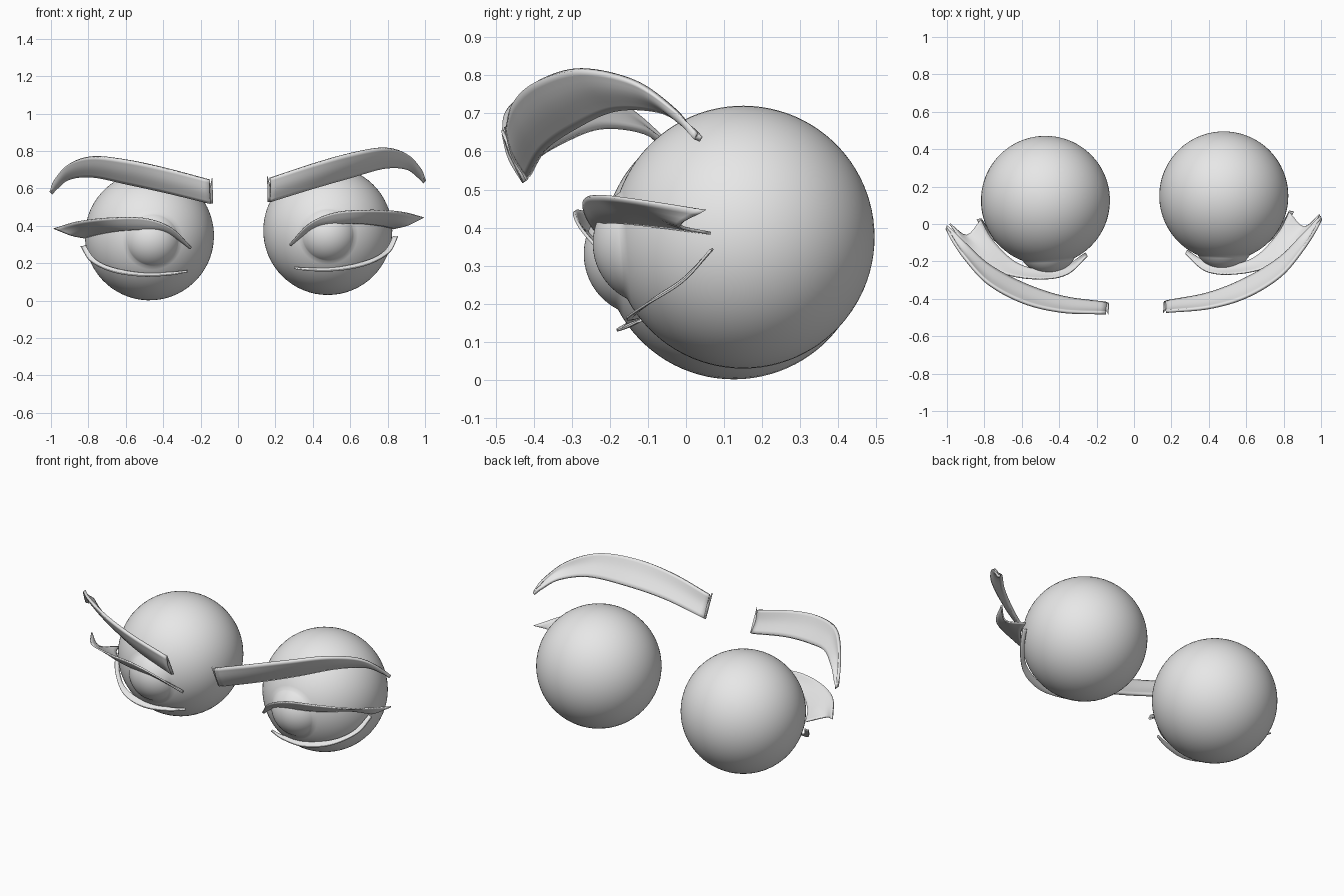
import bpy, bmesh, math
from mathutils import Vector, Matrix

cube = bpy.data.objects.get("Cube")
if cube:
    bpy.data.objects.remove(cube, do_unlink=True)

GREY = (0.8, 0.8, 0.8, 1)
grey = bpy.data.materials.new("light grey")
grey.use_nodes = True
grey.diffuse_color = GREY
grey.node_tree.nodes["Principled BSDF"].inputs["Base Color"].default_value = GREY

# The face is slightly tilted, so the pair is reflected across a tilted plane
normal = Vector((1, 0.025, 0.03)).normalized()
MIRROR = (Matrix.Translation(normal * 0.035)
          @ Matrix.Scale(-1, 4, normal))


def add_object(name, mesh, thickness):
    obj = bpy.data.objects.new(name, mesh)
    bpy.context.collection.objects.link(obj)
    if thickness:
        solid = obj.modifiers.new("thickness", "SOLIDIFY")
        solid.thickness = thickness
        solid.offset = 0
    bpy.ops.object.select_all(action="DESELECT")
    obj.select_set(True)
    bpy.context.view_layer.objects.active = obj
    bpy.ops.object.shade_smooth_by_angle(angle=math.radians(50))


def add_pair(part, bm, thickness=0):
    """Make the left part and its reflected right twin."""
    bmesh.ops.recalc_face_normals(bm, faces=bm.faces)
    for side in ("left", "right"):
        if side == "right":
            bm.transform(MIRROR)
            bmesh.ops.reverse_faces(bm, faces=bm.faces)
        mesh = bpy.data.meshes.new(side + "_" + part)
        bm.to_mesh(mesh)
        mesh.materials.append(grey)
        add_object(side + "_" + part, mesh, thickness)
    bm.free()


def smooth_path(points, steps):
    """Catmull-Rom curve through the points."""
    p = [Vector(q) for q in points]
    p = [2 * p[0] - p[1]] + p + [2 * p[-1] - p[-2]]
    out = []
    for a, b, c, d in zip(p, p[1:], p[2:], p[3:]):
        for i in range(steps):
            t = i / steps
            out.append(b + (c - a) * t / 2
                       + (a - b * 2.5 + c * 2 - d / 2) * t * t
                       + (b * 1.5 - a / 2 - c * 1.5 + d / 2) * t ** 3)
    return out + [p[-2]]


def sheet(part, rails, thickness, steps=8):
    """Smooth sheet stretched across several long rails."""
    bm = bmesh.new()
    long_rails = [smooth_path(r, steps) for r in rails]
    rows = [[bm.verts.new(v) for v in smooth_path(cross, 4)]
            for cross in zip(*long_rails)]
    for r, s in zip(rows, rows[1:]):
        for i in range(len(r) - 1):
            bm.faces.new((r[i], r[i + 1], s[i + 1], s[i]))
    add_pair(part, bm, thickness)


def middle(a, b, push):
    return [(Vector(p) + Vector(q)) / 2 + Vector(push) for p, q in zip(a, b)]


# Eyeball: lathe profile of a ball with a domed cornea at the pole
R, RIM, DOME = 0.345, 0.14, 0.1625
ball_rim, dome_rim = math.asin(RIM / R), math.asin(RIM / DOME)
dome_centre = R * math.cos(ball_rim) - DOME * math.cos(dome_rim)
profile = []
for i in range(17):
    a = dome_rim * i / 16
    profile.append((DOME * math.sin(a), dome_centre + DOME * math.cos(a)))
for i in range(1, 41):
    a = ball_rim + (math.pi - ball_rim) * i / 40
    profile.append((R * math.sin(a), R * math.cos(a)))
bm = bmesh.new()
verts = [bm.verts.new((r, 0, h)) for r, h in profile]
edges = [bm.edges.new(pair) for pair in zip(verts, verts[1:])]
bmesh.ops.spin(bm, geom=verts + edges, axis=(0, 0, 1), cent=(0, 0, 0),
               angle=math.tau, steps=64)
bmesh.ops.remove_doubles(bm, verts=bm.verts, dist=0.0005)
bm.transform(Matrix.Translation((0.48, 0.15, 0.375))
             @ Matrix.Rotation(math.pi / 2 + 0.07, 4, "X"))
add_pair("eyeball", bm)

# Eyebrow: curved band leaning forward at the top
top = [(.17, -.468, .655), (.4, -.448, .73), (.6, -.39, .785),
       (.78, -.28, .815), (.9, -.14, .785), (.97, -.03, .71), (.995, .03, .645)]
bottom = [(.17, -.415, .53), (.4, -.37, .602), (.6, -.29, .66),
          (.78, -.18, .71), (.9, -.06, .705), (.965, .01, .66), (.995, .04, .632)]
sheet("eyebrow", [top, middle(top, bottom, (.004, -.01, 0)), bottom], 0.016)

# Small pointed flap closing the inner end of the eyebrow
sheet("eyebrow_flap", [[(.172, -.455, .605), (.157, -.475, .665)],
                       [(.172, -.418, .53), (.16, -.415, .53)]], 0.008, 3)

# Upper lashes: flared sheet from the eyeball to a raised outer edge
inner = [(.285, -.14, .30), (.4, -.21, .385), (.5, -.225, .41),
         (.65, -.175, .413), (.77, -.05, .40), (.83, .065, .385)]
outer = [(.275, -.16, .30), (.38, -.25, .41), (.52, -.268, .47),
         (.7, -.235, .483), (.87, -.14, .473), (.993, .05, .445)]
mid = middle(inner, outer, (0, 0, -.006))
mid[-1] = Vector((.91, -.015, .405))
sheet("upper_lash", [inner, mid, outer], 0.008)

# Lower lashes: thin crescent under the eye
inner = [(.3, -.10, .178), (.4, -.12, .174), (.55, -.125, .18),
         (.7, -.08, .217), (.785, -.005, .268), (.83, .07, .345)]
outer = [(.3, -.11, .172), (.4, -.14, .16), (.55, -.155, .163),
         (.7, -.11, .195), (.81, -.01, .258), (.855, .065, .342)]
sheet("lower_lash", [inner, middle(inner, outer, (0, 0, -.003)), outer], 0.006)
